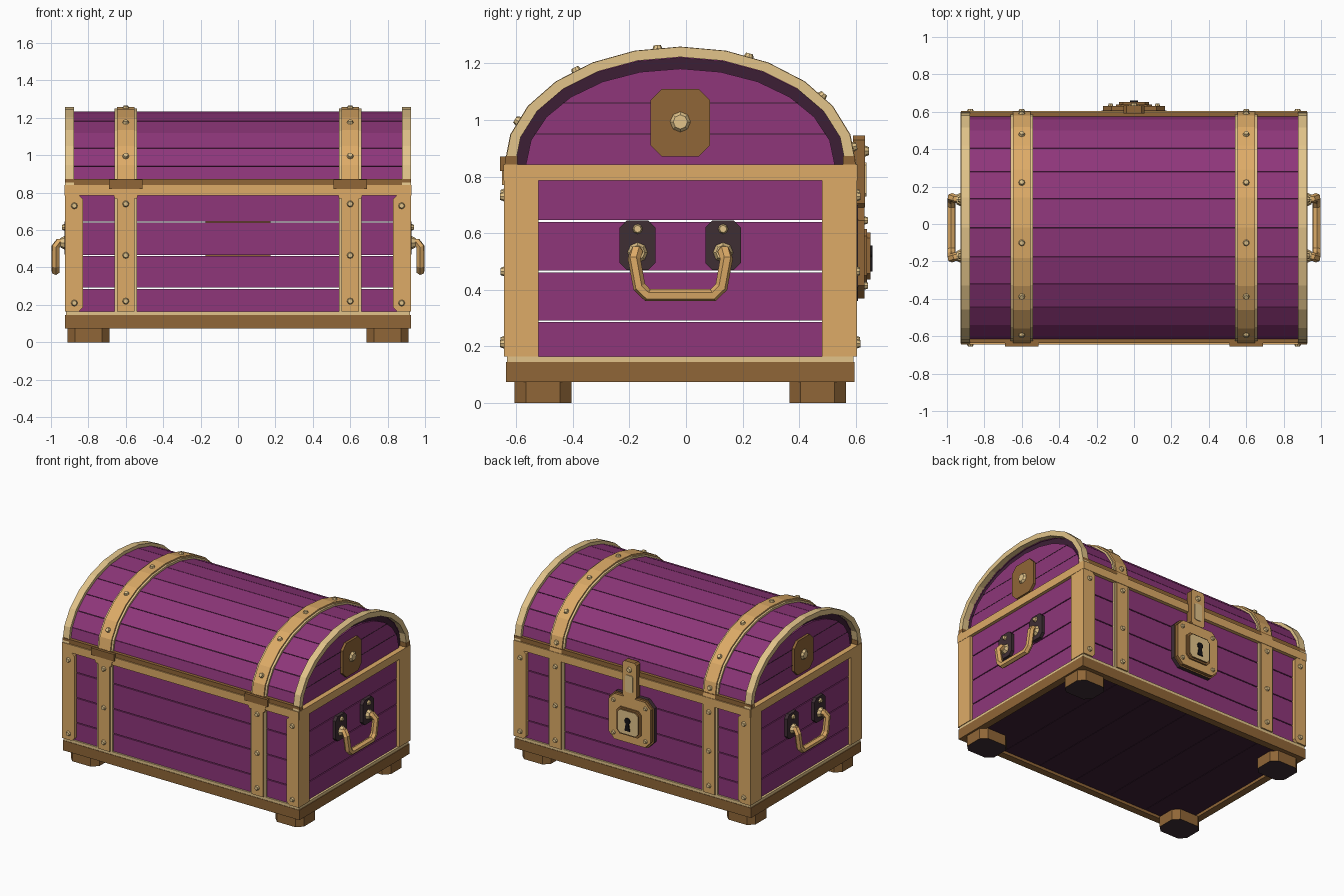
import bpy, bmesh, math
from mathutils import Vector

if "Cube" in bpy.data.objects:
    bpy.data.objects.remove(bpy.data.objects["Cube"])

YC = -0.02           # chest centre in depth
LID_Z = 0.84         # springing line of the lid arch


def mat(name, r, g, b):
    lin = lambda c: (c / 255 / 12.92) if c < 11 else ((c / 255 + 0.055) / 1.055) ** 2.4
    m = bpy.data.materials.new(name)
    m.diffuse_color = (lin(r), lin(g), lin(b), 1)
    m.use_nodes = True
    m.node_tree.nodes["Principled BSDF"].inputs["Base Color"].default_value = m.diffuse_color
    return m


PURPLE = mat("purple_wood", 142, 54, 122)
DARK = mat("dark_purple", 60, 31, 53)
TAN = mat("tan_metal", 221, 171, 103)
LIGHT = mat("light_tan", 226, 196, 138)
BROWN = mat("brown_wood", 144, 102, 55)
BLACK = mat("dark_iron", 62, 46, 52)
HOLE = mat("keyhole_black", 22, 20, 24)


def finish(name, bm, *mats):
    bmesh.ops.recalc_face_normals(bm, faces=bm.faces)
    me = bpy.data.meshes.new(name)
    bm.to_mesh(me)
    bm.free()
    for m in mats:
        me.materials.append(m)
    ob = bpy.data.objects.new(name, me)
    bpy.context.collection.objects.link(ob)
    return ob


def prism(name, pts, axis, d0, d1, *mats):
    """Extrude a 2D outline along an axis; a second material colours the sides."""
    put = {"x": lambda u, v, d: (d, u, v), "y": lambda u, v, d: (u, d, v),
           "z": lambda u, v, d: (u, v, d)}[axis]
    bm = bmesh.new()
    a = [bm.verts.new(put(u, v, d0)) for u, v in pts]
    b = [bm.verts.new(put(u, v, d1)) for u, v in pts]
    bm.faces.new(a)
    bm.faces.new(b)
    n = len(pts)
    for i in range(n):
        f = bm.faces.new((a[i], a[(i + 1) % n], b[(i + 1) % n], b[i]))
        f.material_index = len(mats) - 1
    return finish(name, bm, *mats)


def rect(u0, u1, v0, v1, c=0):
    """Rectangle outline, corners cut by c."""
    if not c:
        return [(u0, v0), (u1, v0), (u1, v1), (u0, v1)]
    return [(u0 + c, v0), (u1 - c, v0), (u1, v0 + c), (u1, v1 - c),
            (u1 - c, v1), (u0 + c, v1), (u0, v1 - c), (u0, v0 + c)]


def box(name, x0, x1, y0, y1, z0, z1, *mats):
    return prism(name, rect(x0, x1, y0, y1), "z", z0, z1, *mats)


def arch_pt(deg, a, b):
    t = math.radians(deg)
    return YC + a * math.sin(t), LID_Z + b * math.cos(t)


def arch(name, x0, x1, a, b, thick, m, g0=-90, g1=90, n=12):
    """Curved strip of the lid between two angles measured from the top."""
    ang = [g0 + (g1 - g0) * i / n for i in range(n + 1)]
    pts = [arch_pt(g, a, b) for g in ang]
    pts += [arch_pt(g, a - thick, b - thick) for g in reversed(ang)]
    return prism(name, pts, "x", x0, x1, m)


def rivet(name, pos, normal, r=0.018, h=0.014):
    bm = bmesh.new()
    bmesh.ops.create_cone(bm, cap_ends=True, segments=8, radius1=r, radius2=r * 0.7, depth=h)
    q = Vector(normal).to_track_quat("Z", "Y")
    for v in bm.verts:
        v.co = q @ (v.co + Vector((0, 0, h / 2))) + Vector(pos)
    return finish(name, bm, LIGHT)


# base frame, floor boards and feet
for s in (-1, 1):
    box("base_rail_long", -0.925, 0.925, YC + s * 0.615, YC + s * 0.565, 0.075, 0.145, BROWN)
    box("base_rail_short", s * 0.925, s * 0.875, YC - 0.615, YC + 0.615, 0.075, 0.145, BROWN)
    box("base_lip_long", -0.92, 0.92, YC + s * 0.612, YC + s * 0.56, 0.145, 0.165, LIGHT)
    box("base_lip_short", s * 0.92, s * 0.865, YC - 0.612, YC + 0.612, 0.145, 0.165, LIGHT)
    for t in (-1, 1):
        cx, cy = s * 0.80, YC + t * 0.485
        foot = prism("foot", rect(cx - 0.112, cx + 0.112, cy - 0.1, cy + 0.1, 0.04),
                     "z", 0, 0.075, BROWN, BLACK)
        for p in foot.data.polygons:          # dark sole
            p.material_index = int(p.normal.z < -0.5)
for i in range(6):
    x = -0.876 + i * 0.292
    box("floor_board", x + 0.001, x + 0.291, YC - 0.566, YC + 0.566, 0.095, 0.12, DARK)

# wall boards, separated by open gaps
for z0, z1 in ((0.16, 0.286), (0.292, 0.462), (0.468, 0.64), (0.646, 0.79)):
    for s in (-1, 1):
        box("wall_board_long", -0.905, 0.905, YC + s * 0.6, YC + s * 0.57, z0, z1, PURPLE)
        box("wall_board_end", s * 0.905, s * 0.875, YC - 0.57, YC + 0.57, z0, z1, PURPLE)

# corner posts (side leg and front plate with clipped corners) and rim
for s in (-1, 1):
    for t in (-1, 1):
        box("post_side", s * 0.88, s * 0.925, YC + t * 0.5, YC + t * 0.606, 0.165, 0.787, TAN)
        plate = [(s * 0.925, 0.165), (s * 0.925, 0.787), (s * 0.85, 0.787), (s * 0.83, 0.767),
                 (s * 0.83, 0.185), (s * 0.85, 0.165)]
        prism("post_front", plate, "y", YC + t * 0.59, YC + t * 0.623, TAN)
        for z in (0.21, 0.73):
            rivet("post_rivet", (s * 0.875, YC + t * 0.622, z), (0, t, 0))
    box("rim_long", -0.925, 0.925, YC + s * 0.625, YC + s * 0.56, 0.786, 0.842, TAN)
    box("rim_end", s * 0.927, s * 0.85, YC - 0.618, YC + 0.618, 0.786, 0.842, TAN)
    box("lid_rail", -0.925, 0.925, YC + s * 0.617, YC + s * 0.575, 0.842, 0.873, BROWN)

# lid planks over a dark inner shell
arch("lid_shell", -0.878, 0.878, 0.59, 0.385, 0.046, DARK)
for i in range(12):
    g = -90 + 15 * i
    arch("lid_plank", -0.885, 0.885, 0.6, 0.395, 0.016, PURPLE, g0=g + 0.17, g1=g + 14.83, n=1)

# lid ends: arched trim, boarded panel, medallion
for s in (-1, 1):
    arch("lid_end_trim", s * 0.876, s * 0.925, 0.62, 0.418, 0.036, LIGHT)
    ring = [arch_pt(-90 + 15 * i, 0.546, 0.341) for i in range(13)]
    prism("lid_end_panel", ring, "x", s * 0.86, s * 0.89, PURPLE)
    for z, w in ((0.95, 0.515), (1.06, 0.415)):
        box("lid_end_seam", s * 0.88, s * 0.8915, YC - w, YC + w, z - 0.002, z + 0.002, DARK)
    prism("medallion", rect(YC - 0.105, YC + 0.105, 0.87, 1.11, 0.04), "x", s * 0.885, s * 0.908, BROWN)
    rivet("medallion_stud", (s * 0.908, YC, 0.993), (s, 0, 0), r=0.036, h=0.014)

# straps (light flange, raised tan core), hinges and their rivets
for s in (-1, 1):
    x = s * 0.6
    arch("lid_strap_flange", x - 0.06, x + 0.06, 0.612, 0.409, 0.02, LIGHT)
    arch("lid_strap_core", x - 0.046, x + 0.046, 0.622, 0.419, 0.03, TAN)
    for g in (-68, -36.5, -7.5, 23, 54, 81):
        y, z = arch_pt(g, 0.617, 0.414)
        n = (0, math.sin(math.radians(g)) / 0.615, math.cos(math.radians(g)) / 0.415)
        rivet("lid_rivet", (x, y, z), n)
    for t in (-1, 1):
        box("wall_strap_flange", x - 0.06, x + 0.06, YC + t * 0.59, YC + t * 0.612, 0.165, 0.787, LIGHT)
        box("wall_strap_core", x - 0.046, x + 0.046, YC + t * 0.6, YC + t * 0.622, 0.165, 0.787, TAN)
        for z in (0.22, 0.465, 0.74):
            rivet("strap_rivet", (x, YC + t * 0.621, z), (0, t, 0))
    leaf = [(x - 0.06, 0.77), (x + 0.06, 0.77), (x + 0.075, 0.825), (x - 0.075, 0.825)]
    prism("hinge_leaf", leaf, "y", -0.649, -0.6, TAN)
    box("hinge_knuckle", x - 0.09, x + 0.09, -0.656, -0.6, 0.82, 0.87, BROWN)

# carrying handles on both ends
for s in (-1, 1):
    for t in (-1, 1):
        y = YC + t * 0.151
        prism("handle_plate", rect(y - 0.063, y + 0.063, 0.47, 0.645, 0.025), "x",
              s * 0.9, s * 0.928, BLACK)
        rivet("handle_rivet", (s * 0.927, y, 0.615), (s, 0, 0))
        rivet("handle_socket", (s * 0.927, y, 0.532), (s, 0, 0), r=0.036, h=0.022)
    cu = bpy.data.curves.new("handle", "CURVE")
    cu.dimensions, cu.bevel_depth, cu.bevel_resolution = "3D", 0.023, 1
    cu.use_fill_caps = True
    half = [(0.92, 0.151, 0.535), (0.958, 0.155, 0.535), (0.976, 0.163, 0.51),
            (0.976, 0.145, 0.41), (0.976, 0.115, 0.381)]
    path = [(s * a, YC - b, c) for a, b, c in half] + [(s * a, YC + b, c) for a, b, c in reversed(half)]
    sp = cu.splines.new("POLY")
    sp.points.add(len(path) - 1)
    for p, co in zip(sp.points, path):
        p.co = (*co, 1)
    cu.materials.append(TAN)
    sp.use_smooth = False
    bpy.context.collection.objects.link(bpy.data.objects.new("handle", cu))

# lock: iron backing, stepped plates, keyhole, hasp
prism("lock_backing", rect(-0.175, 0.175, 0.36, 0.7, 0.05), "y", 0.575, 0.608, BROWN, BLACK)
prism("lock_plate", rect(-0.165, 0.165, 0.37, 0.69, 0.045), "y", 0.605, 0.63, TAN, BROWN)
prism("lock_step", rect(-0.095, 0.095, 0.425, 0.615, 0.025), "y", 0.63, 0.64, BROWN)
prism("lock_face", rect(-0.08, 0.08, 0.437, 0.603, 0.02), "y", 0.638, 0.652, LIGHT, BROWN)
for x in (-0.125, 0.125):
    for z in (0.415, 0.645):
        rivet("lock_rivet", (x, 0.629, z), (0, 1, 0), r=0.015)
bow = [(0.022 * math.cos(math.radians(g)), 0.535 + 0.022 * math.sin(math.radians(g)))
       for g in range(-60, 241, 30)]
prism("keyhole", bow + [(-0.02, 0.465), (0.02, 0.465)], "y", 0.651, 0.659, HOLE)
prism("hasp", rect(-0.055, 0.055, 0.69, 0.945, 0.015), "y", 0.59, 0.633, TAN, BROWN)
prism("hasp_inset", rect(-0.03, 0.03, 0.73, 0.85, 0.01), "y", 0.632, 0.638, LIGHT)
rivet("hasp_rivet", (0, 0.632, 0.89), (0, 1, 0), r=0.02)
